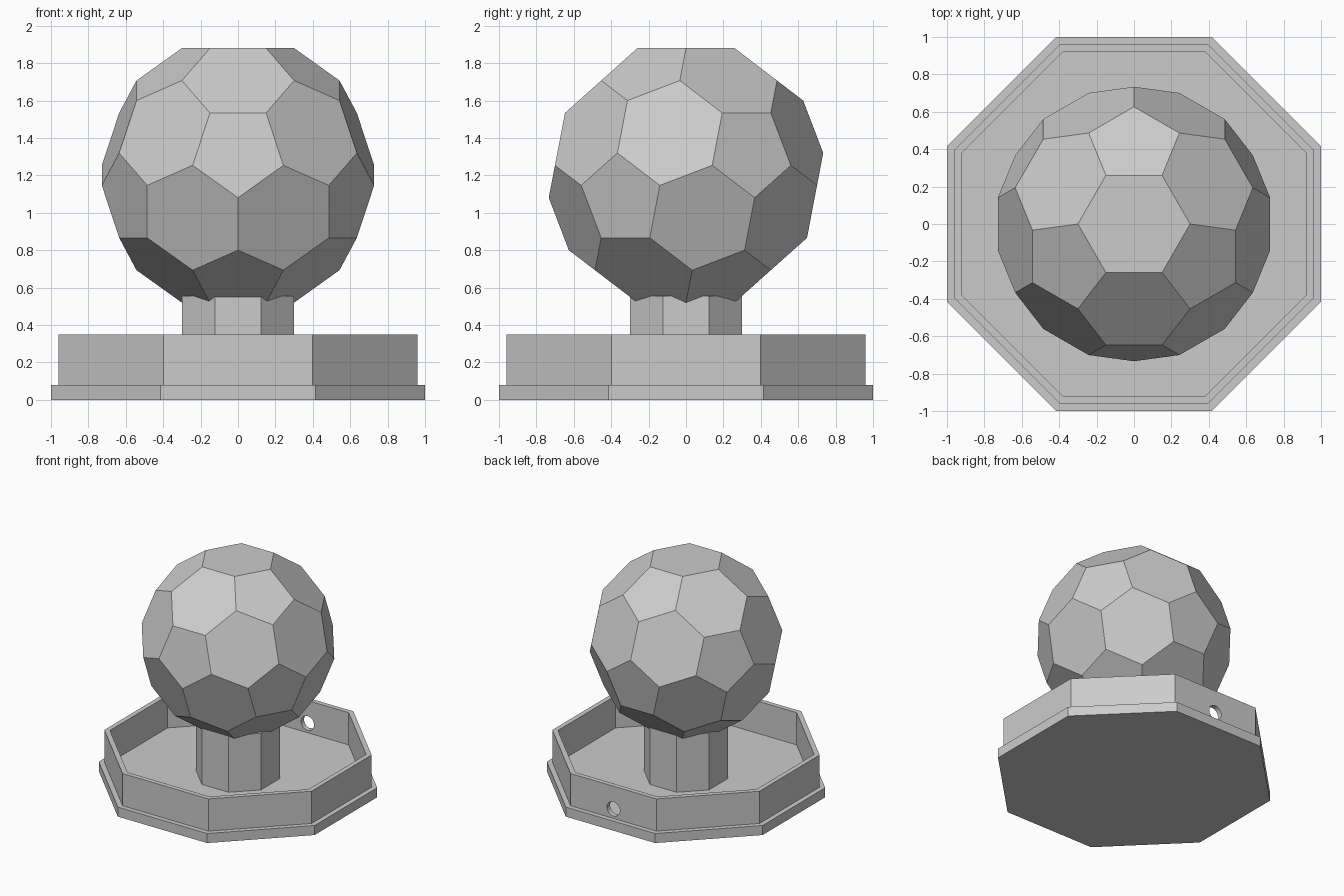
import bpy, bmesh, math
from mathutils import Matrix

cube = bpy.data.objects.get("Cube")
if cube:
    bpy.data.objects.remove(cube, do_unlink=True)

grey = bpy.data.materials.new("plain_grey")
grey.use_nodes = True
colour = (0.6, 0.6, 0.6, 1)
grey.diffuse_color = colour
grey.node_tree.nodes["Principled BSDF"].inputs["Base Color"].default_value = colour


def add_object(name, bm):
    mesh = bpy.data.meshes.new(name)
    bm.to_mesh(mesh)
    bm.free()
    mesh.materials.append(grey)
    obj = bpy.data.objects.new(name, mesh)
    bpy.context.collection.objects.link(obj)
    return obj


def octagon(name, apothem, bottom, top):
    """Eight-sided prism with flat sides towards the axes."""
    bm = bmesh.new()
    radius = apothem / math.cos(math.pi / 8)
    place = Matrix.Translation((0, 0, (bottom + top) / 2)) @ Matrix.Rotation(math.pi / 8, 4, "Z")
    bmesh.ops.create_cone(bm, cap_ends=True, segments=8, radius1=radius,
                          radius2=radius, depth=top - bottom, matrix=place)
    return add_object(name, bm)


def cut(obj, cutter):
    mod = obj.modifiers.new("cut", "BOOLEAN")
    mod.operation = "DIFFERENCE"
    mod.solver = "EXACT"
    mod.object = cutter
    bpy.context.view_layer.objects.active = obj
    bpy.ops.object.modifier_apply(modifier=mod.name)
    bpy.data.objects.remove(cutter, do_unlink=True)


# Base slab, rim wall and column
octagon("base_slab", 1.0, 0, 0.08)
wall = octagon("rim_wall", 0.96, 0.08, 0.35)
cut(wall, octagon("wall_cutter", 0.92, 0.0, 0.5))
octagon("column", 0.3, 0.08, 0.555)

# Round cable hole in the back wall
bm = bmesh.new()
bmesh.ops.create_cone(bm, cap_ends=True, segments=32, radius1=0.06, radius2=0.06, depth=0.3,
                      matrix=Matrix.Translation((0, 0.94, 0.16)) @ Matrix.Rotation(math.pi / 2, 4, "X"))
cut(wall, add_object("hole_cutter", bm))

# Ball: an icosahedron with its corners cut off, resting on a hexagon
edge = 0.3
ico = bmesh.new()
bmesh.ops.create_icosphere(ico, subdivisions=1, radius=1)
ico.faces.ensure_lookup_table()
face = ico.faces[0]
up = face.calc_center_median().normalized()
back = (face.verts[0].co - face.calc_center_median()).normalized()
turn = Matrix((back.cross(up), back, up))
scale = 3 * edge / ico.edges[:][0].calc_length()
ball = bmesh.new()
for e in ico.edges:
    a, b = (v.co for v in e.verts)
    for t in (1 / 3, 2 / 3):
        ball.verts.new(turn @ a.lerp(b, t) * scale)
ico.free()
bmesh.ops.convex_hull(ball, input=ball.verts[:])
bmesh.ops.dissolve_limit(ball, angle_limit=0.05, verts=ball.verts[:], edges=ball.edges[:])
bmesh.ops.recalc_face_normals(ball, faces=ball.faces[:])
bmesh.ops.translate(ball, verts=ball.verts[:], vec=(0, 0, 1.2))
add_object("faceted_ball", ball)
